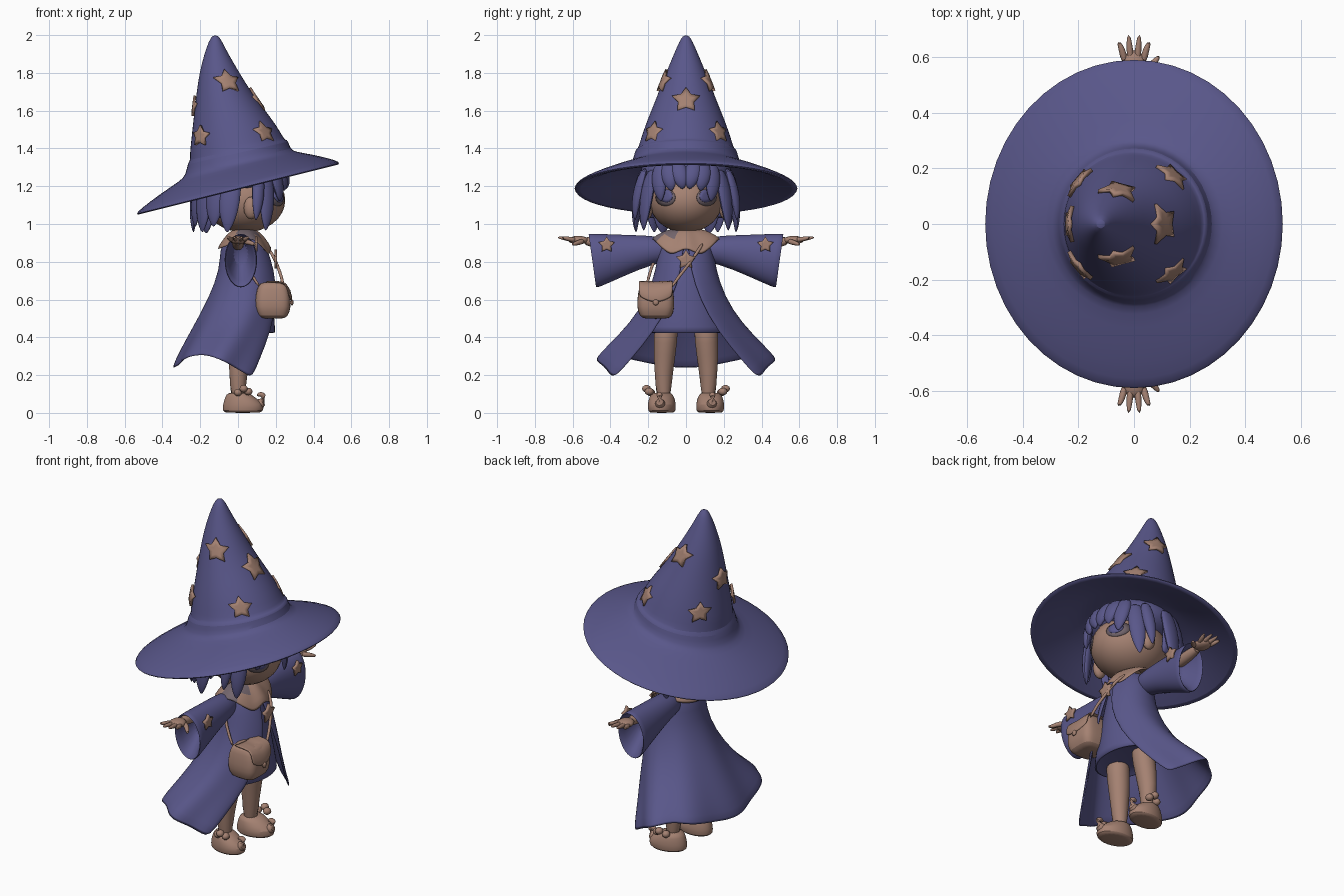
import bpy, bmesh
from math import sin, cos, pi, radians
from mathutils import Vector

cube = bpy.data.objects.get("Cube")
if cube:
    bpy.data.objects.remove(cube)


def material(name, rgb):
    m = bpy.data.materials.new(name)
    m.use_nodes = True
    m.diffuse_color = (*rgb, 1)
    m.node_tree.nodes["Principled BSDF"].inputs["Base Color"].default_value = (*rgb, 1)
    return m


BLUE = material("dusk blue cloth", (0.10, 0.095, 0.255))
TAN = material("warm tan", (0.375, 0.222, 0.168))
DIM = material("dim mauve brown", (0.17, 0.13, 0.15))


def build(name, verts, faces, mat, sub=0, thick=0):
    me = bpy.data.meshes.new(name)
    me.from_pydata([tuple(v) for v in verts], [], faces)
    bm = bmesh.new()
    bm.from_mesh(me)
    bmesh.ops.recalc_face_normals(bm, faces=bm.faces)
    bm.to_mesh(me)
    bm.free()
    me.materials.append(mat)
    ob = bpy.data.objects.new(name, me)
    bpy.context.collection.objects.link(ob)
    if thick:
        ob.modifiers.new("Thickness", "SOLIDIFY").thickness = thick
        ob.modifiers["Thickness"].offset = 0
    if sub:
        ob.modifiers.new("Smooth", "SUBSURF").levels = sub
        ob.modifiers["Smooth"].render_levels = sub
    bpy.ops.object.select_all(action="DESELECT")
    bpy.context.view_layer.objects.active = ob
    ob.select_set(True)
    bpy.ops.object.shade_smooth_by_angle(angle=radians(50))
    return ob


def loft(name, rings, mat, sub=1, closed=True, caps=True, thick=0):
    n = len(rings[0])
    verts = [v for r in rings for v in r]
    faces = [(i * n + j, i * n + (j + 1) % n, (i + 1) * n + (j + 1) % n, (i + 1) * n + j)
             for i in range(len(rings) - 1) for j in range(n if closed else n - 1)]
    if closed and caps:
        faces += [tuple(range(n)), tuple(range(len(verts) - n, len(verts)))]
    return build(name, verts, faces, mat, sub, thick)


def oval(cx, z, rx, ry, slope=0, n=24):
    return [(cx + rx * cos(a), ry * sin(a), z + slope * rx * cos(a))
            for a in (2 * pi * k / n for k in range(n))]


def ball(name, centre, size, mat, seg=24):
    bm = bmesh.new()
    bmesh.ops.create_uvsphere(bm, u_segments=seg, v_segments=seg // 2, radius=1)
    verts = [[c + s * q for c, s, q in zip(centre, size, v.co)] for v in bm.verts]
    faces = [[v.index for v in f.verts] for f in bm.faces]
    bm.free()
    return build(name, verts, faces, mat)


def tube(name, points, radii, mat, n=8):
    pts = [Vector(p) for p in points]
    rings = []
    for i, p in enumerate(pts):
        d = pts[min(i + 1, len(pts) - 1)] - pts[max(i - 1, 0)]
        q = d.to_track_quat("Z", "Y")
        rings.append([p + q @ Vector((radii[i] * cos(2 * pi * k / n), radii[i] * sin(2 * pi * k / n), 0))
                      for k in range(n)])
    return loft(name, rings, mat)


def star(name, size, place):
    # two concentric star outlines around a middle point, laid on a surface
    verts = [place(0, 0)]
    for f in (0.5, 1):
        for k in range(10):
            r = size * f * (1 if k % 2 == 0 else 0.55)
            verts.append(place(r * sin(k * pi / 5), r * cos(k * pi / 5)))
    faces = []
    for k in range(10):
        a, b = 1 + k, 1 + (k + 1) % 10
        faces += [(0, a, b), (a, a + 10, b + 10, b)]
    build(name, verts, faces, TAN, 0, 0.014)


# Hat: brim, band and leaning cone as one loft, then its hollow underside
CONE = [(-0.005, 1.41, 0.253), (-0.02, 1.5, 0.226), (-0.047, 1.6, 0.186), (-0.075, 1.7, 0.145),
        (-0.098, 1.8, 0.107), (-0.115, 1.9, 0.064), (-0.12, 1.97, 0.034), (-0.12, 2.0, 0.014)]
hat = [oval(0, 1.3, 0.24, 0.24, 0.25), oval(0, 1.285, 0.3, 0.31, 0.25), oval(0, 1.225, 0.42, 0.46, 0.25),
       oval(0, 1.174, 0.532, 0.585, 0.25), oval(0, 1.187, 0.546, 0.603, 0.25), oval(0, 1.205, 0.53, 0.582, 0.25),
       oval(0, 1.265, 0.41, 0.44, 0.25), oval(0, 1.305, 0.31, 0.31, 0.25), oval(0, 1.325, 0.28, 0.285, 0.25),
       oval(0, 1.385, 0.268, 0.275, 0.22), oval(0, 1.39, 0.255, 0.262, 0.22)]
hat += [oval(cx, z, r, r, max(0, 0.15 - i * 0.05)) for i, (cx, z, r) in enumerate(CONE)]
loft("hat", hat, BLUE)


def on_cone(a, z0):
    def place(u, v):
        z = z0 + v * 0.85
        for (c0, h0, r0), (c1, h1, r1) in zip(CONE, CONE[1:]):
            if z <= h1:
                break
        t = (z - h0) / (h1 - h0)
        cx, r = c0 + t * (c1 - c0), r0 + t * (r1 - r0) + 0.006
        b = a + u / r
        return cx + r * cos(b), r * sin(b), z
    return place


for deg, z, size in ((0, 1.655, 0.078), (180, 1.62, 0.07), (48, 1.485, 0.068), (-48, 1.485, 0.068),
                     (140, 1.465, 0.068), (-140, 1.465, 0.068), (75, 1.755, 0.074), (-75, 1.755, 0.074)):
    star("hat_star", size, on_cone(radians(deg), z))

# Head, ears and eyes
ball("head", (0.035, 0, 1.125), (0.215, 0.195, 0.17), TAN, 32)
tube("neck", [(0.03, 0, 0.88), (0.03, 0, 1.0)], [0.055, 0.05], TAN, 12)


def eye_patch(name, y0, z0, ry, rz, mat, lift):
    def put(u, v):
        y, z = y0 + u, z0 + v
        x = max(0, 1 - (y / 0.195) ** 2 - ((z - 1.125) / 0.17) ** 2) ** 0.5
        return 0.036 + 0.215 * x + lift, y, z
    verts = [put(0, 0)] + [put(ry * f * cos(k * pi / 8), rz * f * sin(k * pi / 8))
                           for f in (0.5, 1) for k in range(16)]
    faces = [(0, 1 + k, 1 + (k + 1) % 16) for k in range(16)]
    faces += [(1 + k, 17 + k, 17 + (k + 1) % 16, 1 + (k + 1) % 16) for k in range(16)]
    build(name, verts, faces, mat, 0, 0.004)


for s in (1, -1):
    eye_patch("eye_shadow", s * 0.108, 1.14, 0.052, 0.045, DIM, 0.001)
    eye_patch("iris", s * 0.105, 1.148, 0.034, 0.034, BLUE, 0.005)
    ball("ear", (0.07, s * 0.205, 1.085), (0.04, 0.03, 0.06), TAN, 16)

# Hair: cap, rear sheet and pointed locks hanging around the head
ball("hair_cap", (0.005, 0, 1.27), (0.235, 0.24, 0.125), BLUE)
loft("hair_back", [[(r * cos(a), r * 1.02 * sin(a), z) for a in (radians(92 + 11 * k) for k in range(17))]
                   for z, r in ((1.3, 0.215), (1.2, 0.23), (1.1, 0.228), (1.03, 0.215))],
     BLUE, closed=False, thick=0.03)


def lock(name, deg, width, top, tip, out, sway=0):
    a = radians(deg)
    rings = []
    for t, rad, w in ((0, 0.86, 0.7), (0.35, 0.97, 1), (0.7, 1.02, 0.85), (0.92, 1.03, 0.4), (1, 1.02, 0.06)):
        b = a + sway * t
        c = Vector((out * rad * cos(b), out * rad * sin(b) * 1.04, top + (tip - top) * t))
        side, dep = Vector((-sin(b), cos(b), 0)), Vector((cos(b), sin(b), 0))
        rings.append([c + side * width * w * cos(k * pi / 4) + dep * 0.03 * w * sin(k * pi / 4) for k in range(8)])
    loft(name, rings, BLUE)


for s in (1, -1):
    lock("side_lock", s * 50, 0.055, 1.3, 0.965, 0.255, s * 0.1)
    lock("outer_lock", s * 63, 0.04, 1.3, 1.02, 0.27, s * 0.12)
    for i, deg in enumerate((98, 116, 135, 154, 172)):
        lock("back_lock", s * deg, 0.068, 1.3, 0.955 + 0.03 * (i % 2), 0.255 - i * 0.006, s * 0.08)
    for deg, tip in ((11, 1.185), (24, 1.175), (37, 1.12)):
        lock("fringe_lock", s * deg, 0.052, 1.33, tip, 0.25, -s * 0.12)
    lock("nape_lock", s * 145, 0.08, 1.2, 0.95, 0.2)

# Dress and open cloak
loft("dress", [oval(*r) for r in ((0.03, 0.94, 0.06, 0.07), (0.03, 0.89, 0.1, 0.125), (0.04, 0.78, 0.12, 0.135),
     (0.05, 0.6, 0.135, 0.165), (0.05, 0.43, 0.15, 0.215), (0.05, 0.415, 0.145, 0.21), (0.05, 0.45, 0.1, 0.15))], BLUE)

cloak = []
for cx, z, rx, ry, gap in ((0.03, 0.93, 0.09, 0.1, 3), (0.03, 0.87, 0.12, 0.14, 5), (0.05, 0.76, 0.14, 0.152, 9),
                           (0.035, 0.61, 0.18, 0.2, 20), (-0.01, 0.45, 0.22, 0.29, 34),
                           (-0.06, 0.32, 0.24, 0.4, 45), (-0.085, 0.235, 0.252, 0.465, 52)):
    flow = max(0, (0.75 - z) / 0.515)
    row = []
    for k in range(33):
        p = k / 16 - 1
        a = pi + p * (pi - radians(gap))
        fold = 1 + 0.035 * flow * cos(p * 6 * pi)
        hem = flow ** 2 * (0.07 * sin(pi * abs(p)) ** 2 - 0.055 * abs(p) ** 6)
        row.append((cx + rx * fold * cos(a), ry * fold * sin(a), z + hem))
    cloak.append(row)
loft("cloak", cloak, BLUE, closed=False, thick=0.014)

# Collar with two front points and a shaded shoulder panel
collar = []
for r, z, drop in ((0.065, 0.97, 0), (0.12, 0.952, 0.035), (0.172, 0.918, 0.09)):
    row = []
    for k in range(32):
        a = 2 * pi * (k + 0.5) / 32
        d = min(a, 2 * pi - a)
        point = max(0, 1 - abs(d - 0.42) / 0.8) + 0.6 * max(0, -cos(a))
        row.append((0.035 + r * cos(a) * 0.83, r * sin(a) * 1.06, z - drop * point))
    collar.append(row)
collar_ob = loft("collar", collar, TAN, caps=False, thick=0.014)
collar_ob.data.materials.append(DIM)
for face in collar_ob.data.polygons:
    c = face.center
    if c.y < -0.05 and 0 < c.x < 0.11 and c.z > 0.925:
        face.material_index = 1
star("chest_star", 0.055, lambda u, v: (0.2, u, 0.81 + v))

for s in (1, -1):
    # Wide sleeve with a hollow cuff
    rings = []
    for y, zc, hx, hz in ((0.06, 0.865, 0.06, 0.06), (0.18, 0.865, 0.07, 0.075), (0.34, 0.835, 0.078, 0.11),
                          (0.49, 0.805, 0.09, 0.147), (0.5, 0.805, 0.084, 0.142), (0.485, 0.81, 0.07, 0.125),
                          (0.36, 0.85, 0.04, 0.06)):
        rings.append([(0.015 + hx * cos(k * pi / 10), s * (y + 0.14 * hz * sin(k * pi / 10)),
                       zc + hz * sin(k * pi / 10)) for k in range(20)])
    loft("sleeve", rings, BLUE)
    star("sleeve_star", 0.045, lambda u, v: (0.096, s * 0.42 + u, 0.89 + v))

    # Arm, hand and fingers
    tube("forearm", [(0, s * 0.34, 0.885), (0, s * 0.45, 0.9), (0, s * 0.55, 0.912)], [0.035, 0.032, 0.025], TAN, 12)
    ball("palm", (0, s * 0.57, 0.915), (0.045, 0.055, 0.022), TAN, 16)
    for i, x in enumerate((-0.04, -0.014, 0.014, 0.04)):
        end = 0.655 if i in (0, 3) else 0.682
        tube("finger", [(x * 0.8, s * 0.58, 0.915), (x * 1.1, s * 0.63, 0.922), (x * 1.4, s * end, 0.93)],
             [0.015, 0.013, 0.007], TAN)
    tube("thumb", [(0.03, s * 0.54, 0.91), (0.068, s * 0.575, 0.9), (0.092, s * 0.605, 0.89)],
         [0.018, 0.014, 0.008], TAN)

    # Leg and curled shoe
    tube("leg", [(0.03, s * 0.103, 0.5), (0.02, s * 0.108, 0.38), (0, s * 0.118, 0.24), (0, s * 0.12, 0.05)],
         [0.068, 0.063, 0.055, 0.048], TAN, 16)
    shoe = [[(cx + rx * cos(k * pi / 10), s * (0.128 + 0.008 * cos(k * pi / 10)) + ry * sin(k * pi / 10), z)
             for k in range(20)] for cx, z, rx, ry in
            ((0.025, 0, 0.09, 0.06), (0.025, 0.006, 0.108, 0.073), (0.03, 0.045, 0.112, 0.077),
             (0.01, 0.085, 0.078, 0.065), (0, 0.11, 0.055, 0.054))]
    loft("shoe", shoe, TAN)
    tube("shoe_curl", [(0.1, s * 0.135, 0.04), (0.135, s * 0.14, 0.055), (0.143, s * 0.14, 0.085), (0.12, s * 0.14, 0.105),
                       (0.1, s * 0.14, 0.09)], [0.038, 0.028, 0.021, 0.016, 0.009], TAN)
    for dx, dy, dz in ((-0.03, 0, 0), (0.025, 0.008, 0.005), (0, 0.022, 0.02)):
        ball("shoe_bow", (0.03 + dx, s * (0.187 + dy), 0.108 + dz), (0.022, 0.024, 0.02), TAN, 12)

# Shoulder bag and strap
bag = [[(0.185 + hx * abs(cos(a)) ** 0.5 * (1 if cos(a) > 0 else -1),
         -0.16 + hy * abs(sin(a)) ** 0.5 * (1 if sin(a) > 0 else -1), z)
        for a in (2 * pi * (k + 0.5) / 24 for k in range(24))] for z, hx, hy in
       ((0.498, 0.05, 0.06), (0.508, 0.08, 0.085), (0.56, 0.097, 0.102), (0.63, 0.092, 0.095),
        (0.68, 0.078, 0.085), (0.694, 0.05, 0.07))]
loft("bag", bag, TAN)
flap = [[(0.185 + x - 2 * y * y, -0.16 + y, z + 4 * y * y) for y in (k * 0.018 - 0.09 for k in range(11))]
        for x, z in ((-0.03, 0.693), (0.06, 0.69), (0.092, 0.65), (0.1, 0.585))]
loft("bag_flap", [[(x, y, min(z, 0.695)) for x, y, z in row] for row in flap], TAN, closed=False, thick=0.01)
ball("bag_clasp", (0.286, -0.16, 0.585), (0.008, 0.016, 0.016), TAN, 12)
tube("strap_front", [(0.13, 0.09, 0.9), (0.18, 0.06, 0.85), (0.208, 0.01, 0.78), (0.232, -0.04, 0.72),
                     (0.24, -0.08, 0.66)], [0.009] * 5, TAN)
tube("strap_back", [(0.11, 0.09, 0.91), (0, 0.04, 0.95), (0, -0.13, 0.9), (0.05, -0.19, 0.76), (0.12, -0.21, 0.66)],
     [0.009] * 5, TAN)
